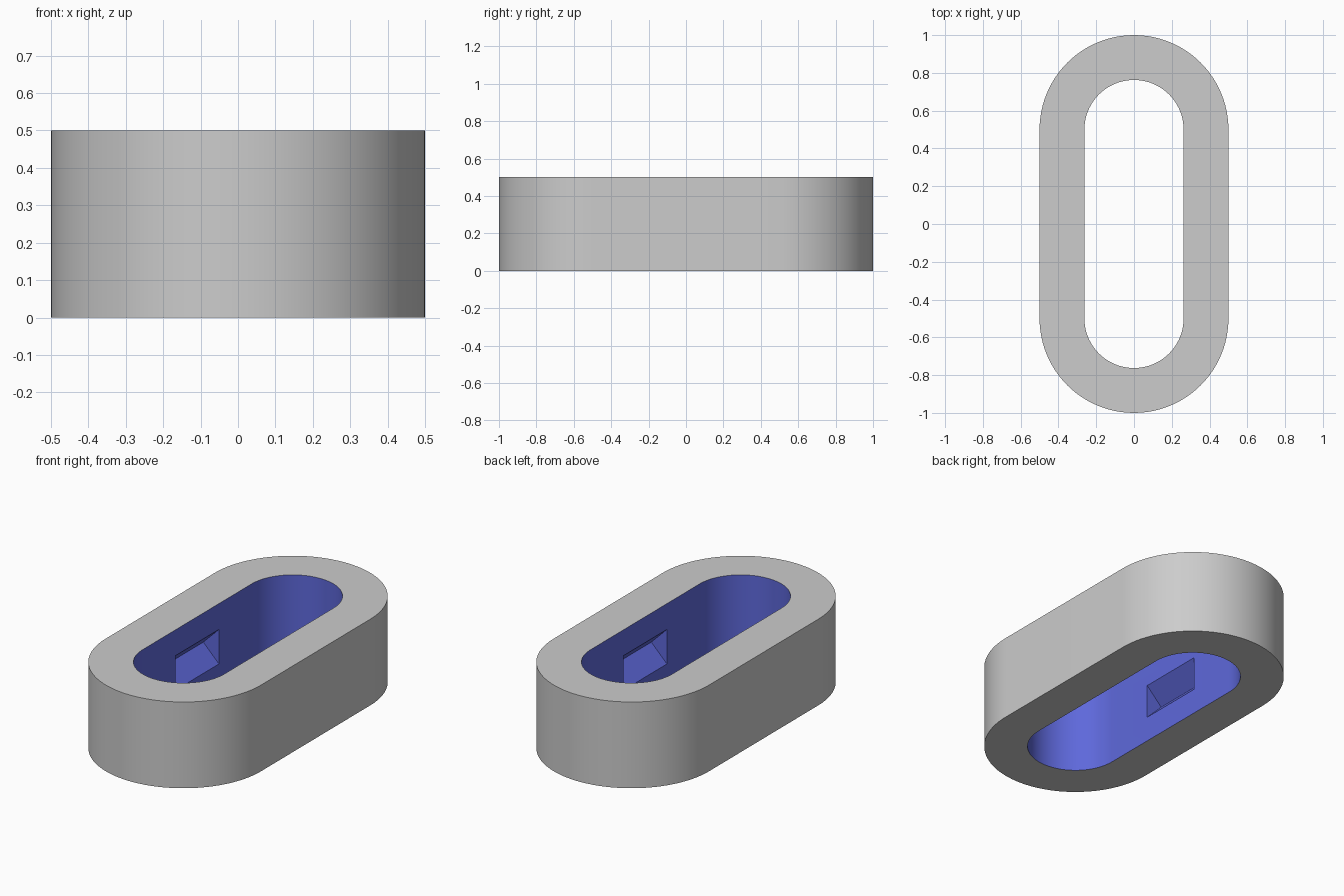
import bpy, bmesh, math

if "Cube" in bpy.data.objects:
    bpy.data.objects.remove(bpy.data.objects["Cube"])

HEIGHT, ARC_Y = 0.5, 0.5          # ring height, centre of the rounded ends
OUTER_R, INNER_R = 0.5, 0.2625
GROOVE_X, GROOVE_Y = 0.3625, 0.2  # groove apex and half length


def material(name, srgb):
    mat = bpy.data.materials.new(name)
    lin = [((c + 0.055) / 1.055) ** 2.4 for c in srgb]
    mat.diffuse_color = (*lin, 1)
    mat.use_nodes = True
    mat.node_tree.nodes["Principled BSDF"].inputs["Base Color"].default_value = mat.diffuse_color
    return mat


def prism(name, points, direction):
    """Extrude a flat outline into a closed solid."""
    bm = bmesh.new()
    face = bm.faces.new([bm.verts.new(p) for p in points])
    ext = bmesh.ops.extrude_face_region(bm, geom=[face])
    verts = [g for g in ext["geom"] if isinstance(g, bmesh.types.BMVert)]
    bmesh.ops.translate(bm, verts=verts, vec=direction)
    bmesh.ops.recalc_face_normals(bm, faces=bm.faces)
    mesh = bpy.data.meshes.new(name)
    bm.to_mesh(mesh)
    bm.free()
    obj = bpy.data.objects.new(name, mesh)
    bpy.context.collection.objects.link(obj)
    return obj


def stadium(radius, z, steps=48):
    points = []
    for end in (0, 1):
        cy = ARC_Y if end == 0 else -ARC_Y
        for i in range(steps + 1):
            a = math.pi * (end + i / steps)
            points.append((radius * math.cos(a), cy + radius * math.sin(a), z))
    return points


# Solid body, long slot and the V-shaped side grooves
ring = prism("link_ring", stadium(OUTER_R, 0), (0, 0, HEIGHT))
slot = prism("slot_cutter", stadium(INNER_R, -0.2), (0, 0, HEIGHT + 0.4))
mid = HEIGHT / 2
diamond = [(GROOVE_X, -GROOVE_Y, mid), (0, -GROOVE_Y, mid + GROOVE_X),
           (-GROOVE_X, -GROOVE_Y, mid), (0, -GROOVE_Y, mid - GROOVE_X)]
groove = prism("groove_cutter", diamond, (0, 2 * GROOVE_Y, 0))

for cutter in (slot, groove):
    cutter.hide_render = True
    mod = ring.modifiers.new(cutter.name, 'BOOLEAN')
    mod.operation, mod.solver, mod.object = 'DIFFERENCE', 'EXACT', cutter

# Bake the cuts and remove the cutters
bpy.context.view_layer.update()
baked = bpy.data.meshes.new_from_object(
    ring.evaluated_get(bpy.context.evaluated_depsgraph_get()))
ring.modifiers.clear()
ring.data = baked
for cutter in (slot, groove):
    bpy.data.objects.remove(cutter)

# Grey outside, blue on the slot wall and grooves
baked.materials.clear()
baked.materials.append(material("grey", (0.8, 0.8, 0.8)))
baked.materials.append(material("blue", (0.37, 0.41, 0.86)))
for p in baked.polygons:
    x, y, _ = p.center
    dist = math.hypot(x, max(abs(y) - ARC_Y, 0))
    p.material_index = int(abs(p.normal.z) < 0.9 and dist < 0.42)

bpy.context.view_layer.objects.active = ring
ring.select_set(True)
bpy.ops.object.shade_smooth_by_angle(angle=math.radians(30))
